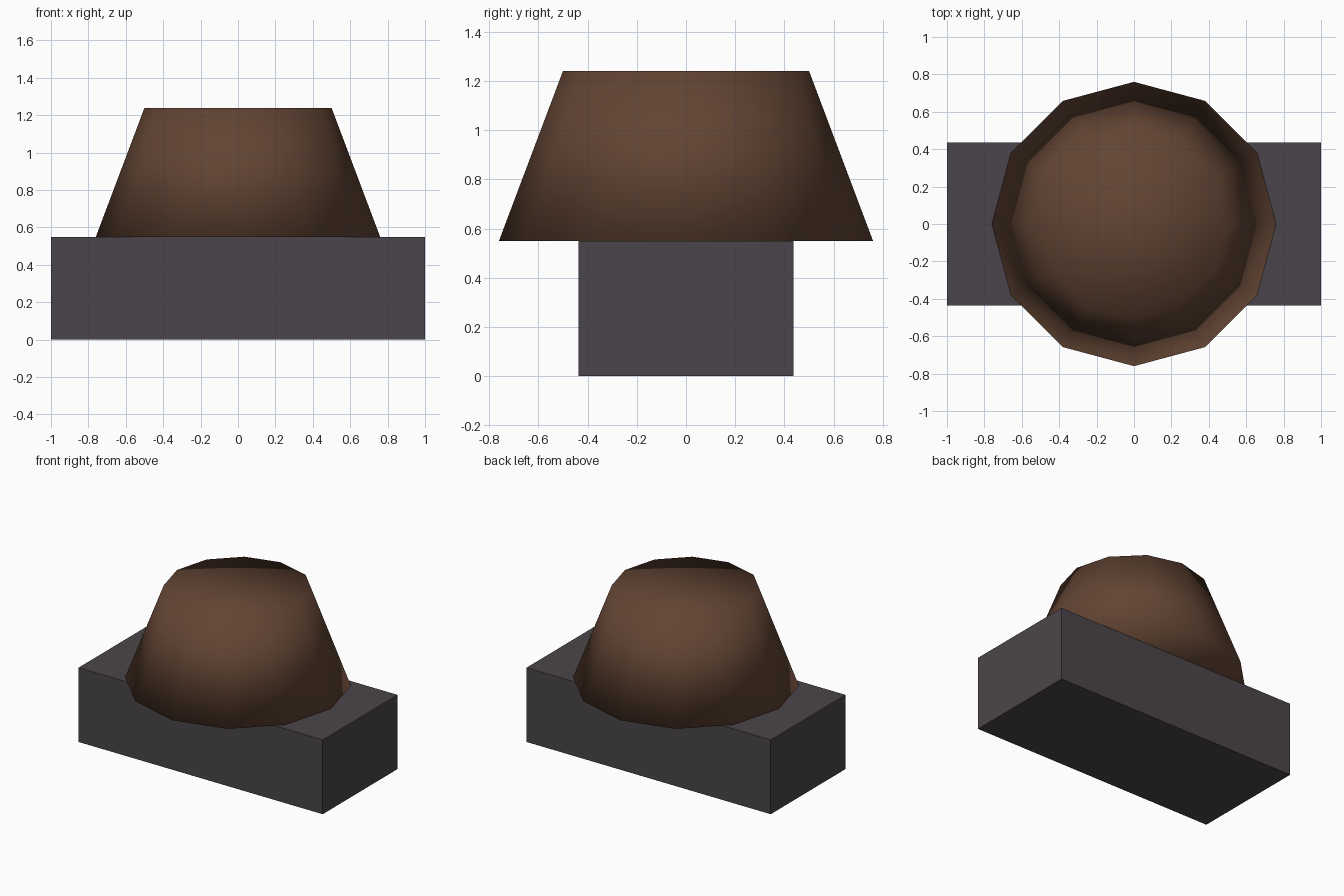
import bpy, math

if "Cube" in bpy.data.objects:
    bpy.data.objects.remove(bpy.data.objects["Cube"])


def material(name, rgb):
    m = bpy.data.materials.new(name)
    m.diffuse_color = (*rgb, 1.0)
    m.use_nodes = True
    m.node_tree.nodes["Principled BSDF"].inputs["Base Color"].default_value = m.diffuse_color
    return m


charcoal = material("charcoal_grey", (0.069, 0.060, 0.069))
brown = material("dark_brown", (0.122, 0.058, 0.033))

BASE_H, TOP_Z = 0.55, 1.24

# Rectangular block, flat shaded
bpy.ops.mesh.primitive_cube_add(size=1, location=(0, 0, BASE_H / 2))
base = bpy.context.object
base.name = "base_block"
base.scale = (2.0, 0.874, BASE_H)
bpy.ops.object.transform_apply(location=False, rotation=False, scale=True)
base.data.materials.append(charcoal)

# Twelve-sided tapered mound, smooth all over including its fan caps
bpy.ops.mesh.primitive_cone_add(
    vertices=12, radius1=0.76, radius2=0.50, depth=TOP_Z - BASE_H,
    end_fill_type='TRIFAN', location=(0, 0, (BASE_H + TOP_Z) / 2))
mound = bpy.context.object
mound.name = "tapered_mound"
mound.data.materials.append(brown)
bpy.ops.object.shade_smooth()
